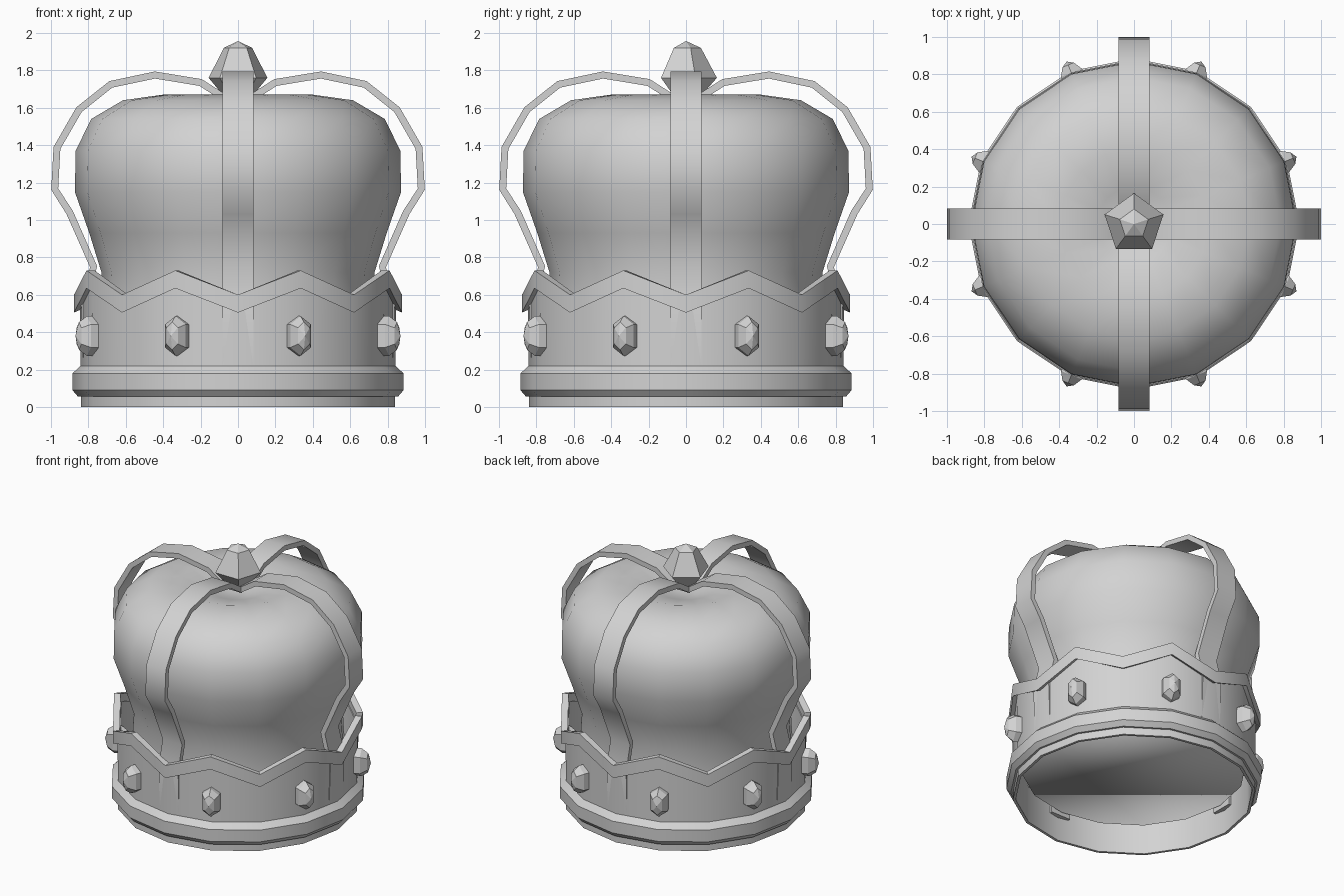
import bpy, bmesh
from math import cos, sin, pi, radians
from mathutils import Vector, Matrix

if "Cube" in bpy.data.objects:
    bpy.data.objects.remove(bpy.data.objects["Cube"], do_unlink=True)

SIDES = 16
grey = bpy.data.materials.new("plain grey")
grey.use_nodes = True
grey.diffuse_color = (0.65, 0.65, 0.65, 1)
grey.node_tree.nodes["Principled BSDF"].inputs["Base Color"].default_value = grey.diffuse_color


def finish(name, bm, smooth=None):
    """Turn a bmesh into an object, smoothing edges below the given angle."""
    bmesh.ops.recalc_face_normals(bm, faces=bm.faces)
    mesh = bpy.data.meshes.new(name)
    bm.to_mesh(mesh)
    bm.free()
    mesh.materials.append(grey)
    obj = bpy.data.objects.new(name, mesh)
    bpy.context.collection.objects.link(obj)
    if smooth:
        bpy.ops.object.select_all(action='DESELECT')
        obj.select_set(True)
        bpy.context.view_layer.objects.active = obj
        if smooth >= 180:
            bpy.ops.object.shade_smooth()
        else:
            bpy.ops.object.shade_smooth_by_angle(angle=radians(smooth))


def skin(bm, rings, closed=False):
    """Bridge successive vertex rings; close the loop or cap both ends."""
    loops = [[bm.verts.new(p) for p in ring] for ring in rings]
    n = len(loops[0])
    pairs = list(zip(loops, loops[1:]))
    if closed:
        pairs.append((loops[-1], loops[0]))
    else:
        bm.faces.new(loops[0])
        bm.faces.new(loops[-1])
    for a, b in pairs:
        for i in range(n):
            j = (i + 1) % n
            bm.faces.new((a[i], a[j], b[j], b[i]))
    return loops


def ring(radius, z, sides=SIDES, start=0.0, peak=0.0):
    """Level polygon; peak lifts every second corner."""
    return [(radius * cos(start + 2 * pi * i / sides),
             radius * sin(start + 2 * pi * i / sides),
             z + peak * (i % 2)) for i in range(sides)]


def point_end(bm, end_loop, tip):
    """Raise the closing face of a skin to a point."""
    face = [f for f in bm.faces if set(f.verts) == set(end_loop)]
    bmesh.ops.poke(bm, faces=face)["verts"][0].co = tip


# Fabric cap with a dimpled crown and closed underside
bm = bmesh.new()
cap_profile = [(0.775, 0.2), (0.745, 0.45), (0.73, 0.72), (0.795, 0.93), (0.872, 1.15),
               (0.868, 1.37), (0.785, 1.54), (0.615, 1.64), (0.4, 1.67),
               (0.2, 1.62), (0.07, 1.58)]
skin(bm, [ring(r, z) for r, z in cap_profile])
finish("cap", bm, 180)

# Thin headband with a moulded foot and a zigzag upper edge
bm = bmesh.new()
wave = 0.13
band_profile = [(0.82, 0, 0), (0.84, 0, 0), (0.84, 0.055, 0), (0.855, 0.055, 0),
                (0.885, 0.09, 0), (0.885, 0.18, 0), (0.842, 0.22, 0),
                (0.845, 0.54, wave), (0.825, 0.54, wave), (0.82, 0.22, 0)]
skin(bm, [ring(r, z, peak=p) for r, z, p in band_profile], closed=True)
finish("headband", bm, 30)

# Raised zigzag trim with an undercut lower edge
bm = bmesh.new()
trim_profile = [(0.83, 0.525), (0.877, 0.505), (0.877, 0.6), (0.83, 0.6)]
skin(bm, [ring(r, z, peak=wave) for r, z in trim_profile], closed=True)
finish("zigzag_trim", bm, 30)

# Four arches, each a bent strap from the band to the crown
arch_path = [Vector(p) for p in (
    (0.805, 0.18), (0.82, 0.56), (0.772, 0.75), (0.9, 1.04), (0.98, 1.165), (0.968, 1.385),
    (0.85, 1.59), (0.68, 1.725), (0.444, 1.775), (0.2, 1.735), (0.06, 1.645))]
half_width, half_thick = 0.082, 0.019
sections = []
for i, p in enumerate(arch_path):
    ahead = arch_path[min(i + 1, len(arch_path) - 1)]
    behind = arch_path[max(i - 1, 0)]
    along = (ahead - behind).normalized()
    out = Vector((along.y, -along.x)) * half_thick
    a, b = p + out, p - out
    sections.append([(a.x, -half_width, a.y), (a.x, half_width, a.y),
                     (b.x, half_width, b.y), (b.x, -half_width, b.y)])
for k, side in enumerate(("left", "back", "right", "front")):
    bm = bmesh.new()
    skin(bm, sections)
    bmesh.ops.rotate(bm, verts=bm.verts, matrix=Matrix.Rotation(k * pi / 2, 3, 'Z'))
    finish(side + "_arch", bm, 50)

# Five-sided gem on the crown
bm = bmesh.new()
loops = skin(bm, [ring(r, z, 5, pi / 2) for r, z in
                  ((0.065, 1.645), (0.165, 1.76), (0.08, 1.92))])
point_end(bm, loops[-1], (0, 0, 1.957))
finish("crown_gem", bm)

# Eight long gems around the headband, set through its wall
hexagon = [(0, 0.106), (0.06, 0.062), (0.06, -0.062),
           (0, -0.106), (-0.06, -0.062), (-0.06, 0.062)]
for k in range(8):
    bm = bmesh.new()
    loops = skin(bm, [[(r, y * sy, 0.38 + z * sz) for y, z in hexagon]
                      for r, sy, sz in ((0.785, 0.6, 0.75), (0.82, 1, 1),
                                        (0.875, 1, 1), (0.92, 0.55, 0.7))])
    point_end(bm, loops[-1], (0.94, 0, 0.38))
    bmesh.ops.rotate(bm, verts=bm.verts, matrix=Matrix.Rotation(pi / 8 + k * pi / 4, 3, 'Z'))
    finish("band_gem_%d" % (k + 1), bm)
